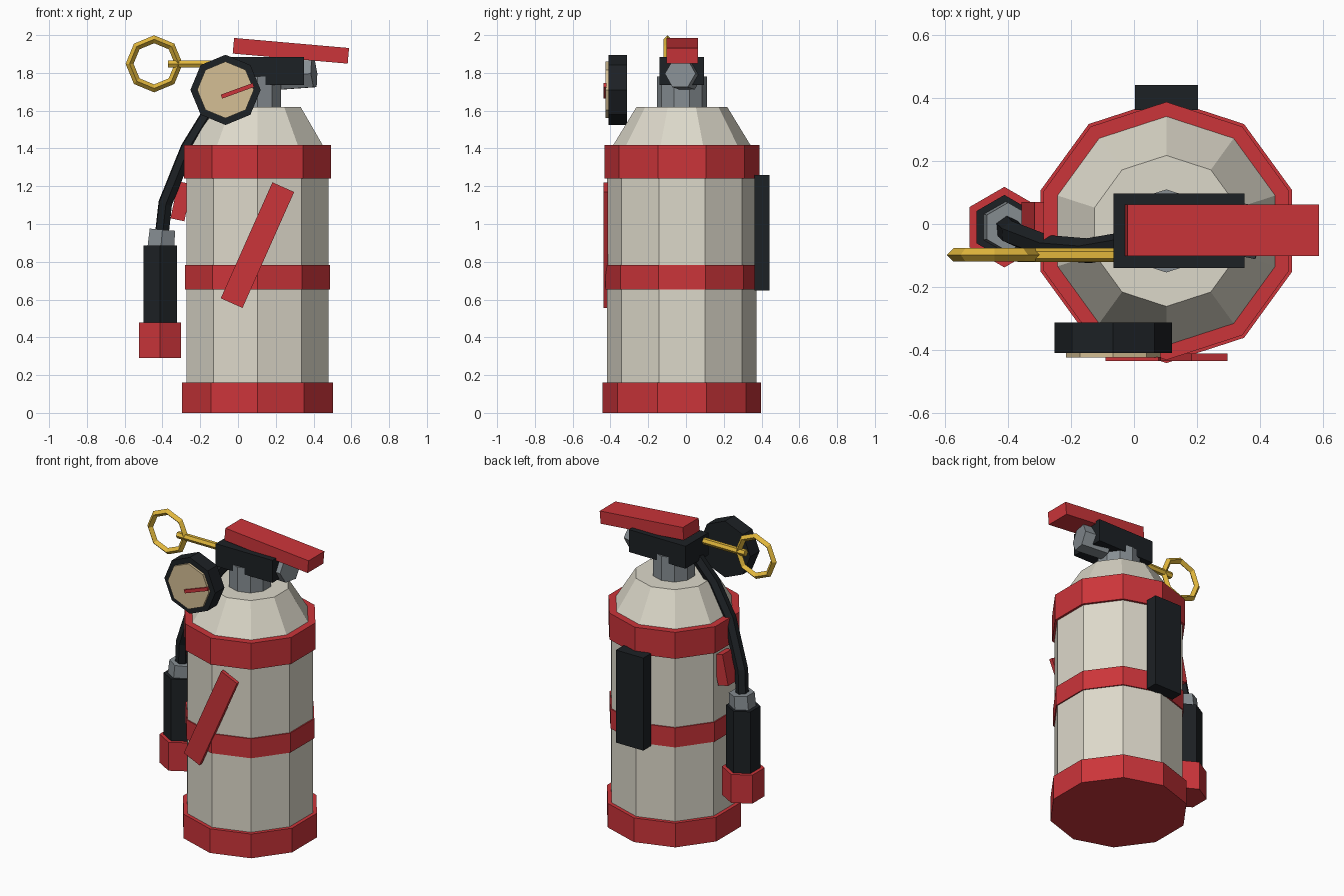
import bpy
from math import radians

if "Cube" in bpy.data.objects:
    bpy.data.objects.remove(bpy.data.objects["Cube"])

CX, CY = 0.103, -0.022   # axis of the tank
COLOURS = {
    "red": (0.60, 0.035, 0.042), "cream": (0.72, 0.69, 0.59),
    "black": (0.012, 0.015, 0.018), "gold": (0.75, 0.47, 0.045),
    "steel": (0.24, 0.27, 0.29), "tan": (0.66, 0.52, 0.30),
}
mats = {}
for key, rgb in COLOURS.items():
    mats[key] = bpy.data.materials.new(key)
    mats[key].diffuse_color = (*rgb, 1)


def finish(name, colour):
    ob = bpy.context.object
    ob.name = name
    ob.data.materials.append(mats[colour])
    return ob


def drum(name, colour, sides, r1, r2, length, centre, rot=(0, 0, 0)):
    """Faceted cylinder or frustum around its local z axis."""
    bpy.ops.mesh.primitive_cone_add(
        vertices=sides, radius1=r1, radius2=r2, depth=length,
        location=centre, rotation=[radians(a) for a in rot])
    return finish(name, colour)


def box(name, colour, size, centre, tilt=0):
    """Box leaning by tilt degrees about y."""
    bpy.ops.mesh.primitive_cube_add(size=1, location=centre,
                                    rotation=(0, radians(tilt), 0))
    bpy.context.object.scale = size
    return finish(name, colour)


# Tank, bands, shoulder and neck: name, colour, radii, z range
for name, colour, r1, r2, z0, z1 in [
    ("tank", "cream", 0.395, 0.395, 0.02, 1.40),
    ("base_band", "red", 0.42, 0.42, 0.0, 0.16),
    ("middle_band", "red", 0.403, 0.403, 0.653, 0.782),
    ("upper_band", "red", 0.41, 0.41, 1.242, 1.417),
    ("shoulder", "cream", 0.368, 0.24, 1.41, 1.62),
    ("neck", "steel", 0.132, 0.132, 1.60, 1.78),
]:
    drum(name, colour, 10, r1, r2, z1 - z0, (CX, CY, (z0 + z1) / 2))

# Valve head, lever and outlet
box("valve_head", "black", (0.415, 0.237, 0.148), (0.143, CY, 1.811))
box("lever", "red", (0.611, 0.165, 0.083), (0.28, -0.02, 1.917), 5)
drum("outlet", "steel", 6, 0.083, 0.083, 0.18, (0.315, -0.012, 1.79), (0, 86, -12))

# Safety pin and ring
bpy.ops.mesh.primitive_torus_add(
    major_segments=8, minor_segments=4, major_radius=0.13, minor_radius=0.021,
    location=(-0.444, -0.098, 1.848), rotation=(radians(90), 0, 0))
finish("pin_ring", "gold")
drum("safety_pin", "gold", 6, 0.022, 0.022, 0.36, (-0.19, -0.098, 1.847), (0, 90, 0))

# Pressure gauge
drum("gauge_case", "black", 8, 0.186, 0.186, 0.097, (-0.066, -0.361, 1.71), (90, 0, 0))
drum("gauge_face", "tan", 8, 0.15, 0.15, 0.03, (-0.066, -0.41, 1.71), (90, 0, 0))
box("gauge_needle", "red", (0.18, 0.014, 0.022), (-0.003, -0.429, 1.705), -20)

# Hose: bevelled polyline with six sides
path = [(0.0, -0.06, 1.79), (-0.145, -0.085, 1.60), (-0.268, -0.075, 1.40),
        (-0.385, -0.03, 1.11), (-0.405, -0.01, 0.93)]
curve = bpy.data.curves.new("hose", "CURVE")
curve.dimensions = "3D"
curve.bevel_depth = 0.04
curve.bevel_resolution = 1
curve.use_fill_caps = True
spline = curve.splines.new("POLY")
spline.use_smooth = False
spline.points.add(len(path) - 1)
for point, co in zip(spline.points, path):
    point.co = (*co, 1)
curve.materials.append(mats["black"])
bpy.context.collection.objects.link(bpy.data.objects.new("hose", curve))

# Nozzle at the end of the hose
drum("nozzle_collar", "steel", 6, 0.082, 0.078, 0.11, (-0.405, -0.01, 0.915), (0, 5, 0))
drum("nozzle_grip", "black", 6, 0.1025, 0.1025, 0.42, (-0.412, -0.01, 0.676))
drum("nozzle_tip", "red", 6, 0.128, 0.128, 0.188, (-0.412, -0.01, 0.384))

# Hose clip, wall bracket and slanted front stripe
box("hose_clip", "red", (0.075, 0.10, 0.20), (-0.30, 0.02, 1.12), 12)
box("wall_bracket", "black", (0.20, 0.08, 0.612), (CX, 0.402, 0.954))
box("front_stripe", "red", (0.126, 0.024, 0.672), (CX, -0.424, 0.888), 24)

for m in bpy.data.materials:
    if m.users and not m.is_grease_pencil:
        m.use_nodes = True
        m.node_tree.nodes["Principled BSDF"].inputs["Base Color"].default_value = m.diffuse_color
